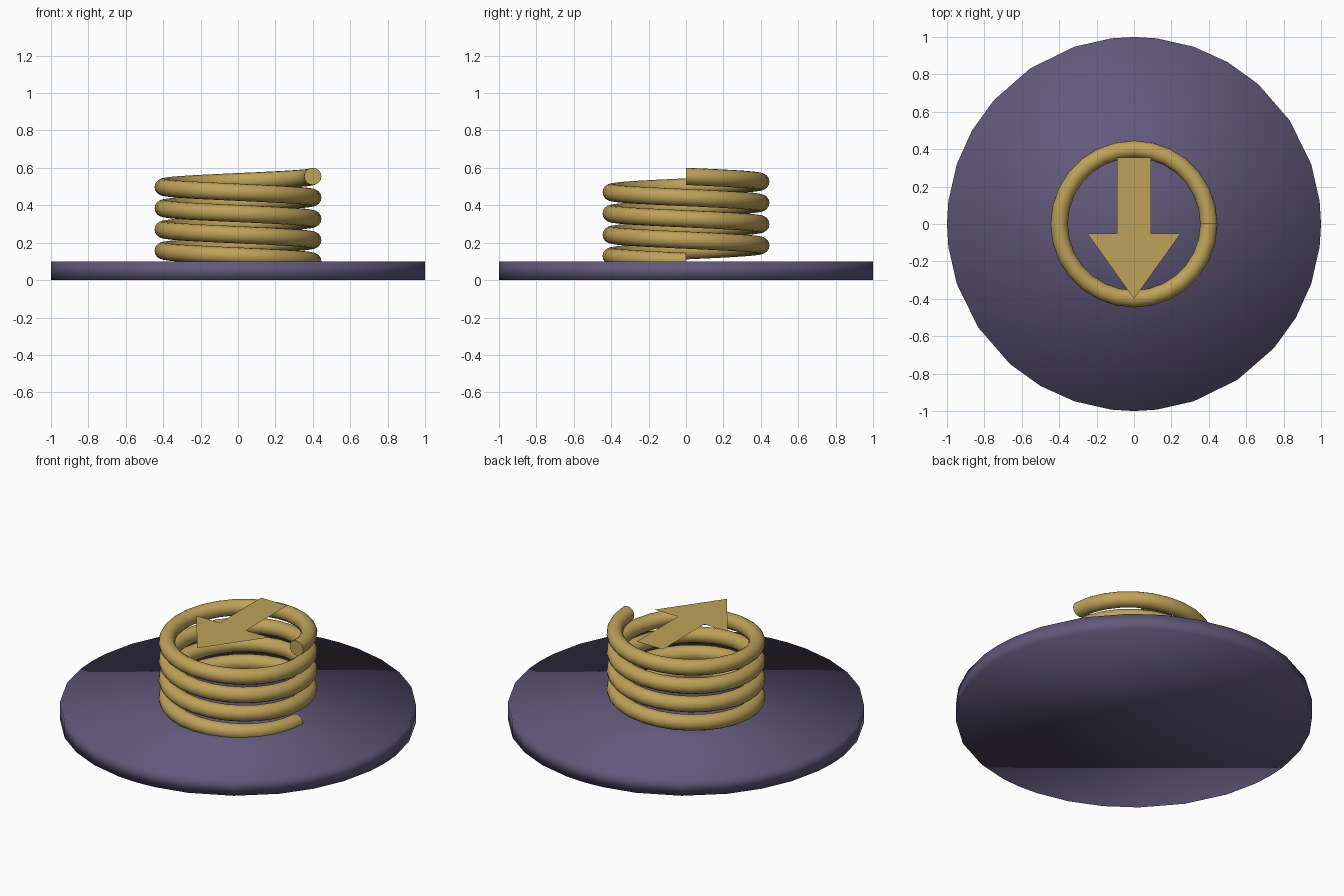
import bpy, bmesh, math
from math import sin, cos, radians, tau

if "Cube" in bpy.data.objects:
    bpy.data.objects.remove(bpy.data.objects["Cube"])


def material(name, rgb):
    m = bpy.data.materials.new(name)
    m.diffuse_color = (*rgb, 1)
    m.use_nodes = True
    m.node_tree.nodes["Principled BSDF"].inputs["Base Color"].default_value = m.diffuse_color
    return m


def make(name, bm, mat, smooth):
    mesh = bpy.data.meshes.new(name)
    bm.normal_update()
    bm.to_mesh(mesh)
    bm.free()
    mesh.materials.append(mat)
    mesh.polygons.foreach_set("use_smooth", [smooth] * len(mesh.polygons))
    ob = bpy.data.objects.new(name, mesh)
    bpy.context.collection.objects.link(ob)
    return ob


gold = material("brass gold", (0.515, 0.361, 0.1))
purple = material("dusk purple", (0.117, 0.098, 0.195))

# Base disc: slightly uneven rim, same pattern in each quadrant, softly shaded
bm = bmesh.new()
angles = [radians(q * 90 + a) for q in range(4) for a in (0, 7, 18.6, 33.6, 48.5, 60, 71.4, 83)]
low, high = [[bm.verts.new((cos(a), sin(a), z)) for a in angles] for z in (0, 0.1)]
bm.faces.new(low[::-1])
bm.faces.new(high)
n = len(angles)
for i in range(n):
    j = (i + 1) % n
    bm.faces.new((low[i], low[j], high[j], high[i]))
make("base_disc", bm, purple, True)

# Coil spring: four clockwise turns rising from the disc, flat cut ends
R, r, turns, per_turn, sides = 0.4, 0.046, 4, 28, 16
bm = bmesh.new()
rings = []
for s in range(turns * per_turn + 1):
    t = s / per_turn
    a = -t * tau
    z = 0.1 + 0.1137 * t
    rings.append([bm.verts.new(((R + r * cos(b)) * cos(a), (R + r * cos(b)) * sin(a), z + r * sin(b)))
                  for b in (k * tau / sides for k in range(sides))])
for p, q in zip(rings, rings[1:]):
    for k in range(sides):
        m = (k + 1) % sides
        bm.faces.new((p[k], p[m], q[m], q[k]))
bm.faces.new(rings[0])
bm.faces.new(rings[-1][::-1])
bmesh.ops.recalc_face_normals(bm, faces=bm.faces)
spring = make("coil_spring", bm, gold, True)
bpy.context.view_layer.objects.active = spring
spring.select_set(True)
bpy.ops.object.shade_smooth_by_angle(angle=radians(40))

# Flat direction arrow hovering on top of the coil, pointing to the front
bm = bmesh.new()
half = [(0.09, 0.355), (0.09, -0.05), (0.25, -0.05)]
outline = [(0, -0.4)] + [(x, y) for x, y in half[::-1]] + [(-x, y) for x, y in half]
bm.faces.new([bm.verts.new((x, y, 0.6)) for x, y in outline])
make("direction_arrow", bm, gold, False)
